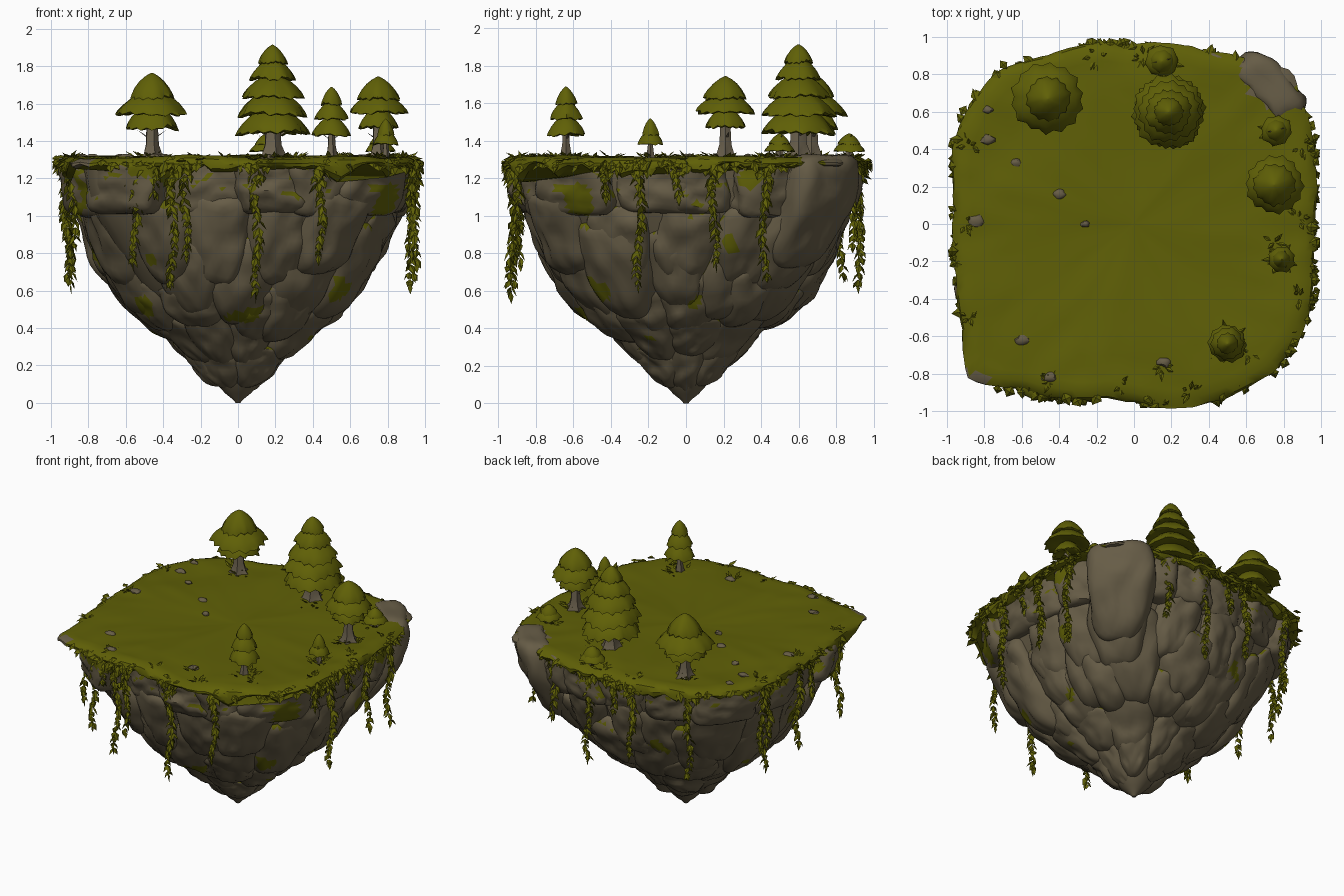
import bpy, bmesh, math, random
from mathutils import Vector, noise

if "Cube" in bpy.data.objects:
    bpy.data.objects.remove(bpy.data.objects["Cube"])

random.seed(7)
U = random.uniform


def material(name, rgb):
    m = bpy.data.materials.new(name)
    m.diffuse_color = (*rgb, 1)
    m.use_nodes = True
    m.node_tree.nodes["Principled BSDF"].inputs["Base Color"].default_value = m.diffuse_color
    return m


ROCK = material("brown rock", (0.134, 0.108, 0.062))
GRASS = material("olive grass", (0.116, 0.117, 0.002))
BARK = material("grey brown bark", (0.145, 0.118, 0.075))


def finish(name, bm, mats, angle=40, recalc=True):
    if recalc:
        bmesh.ops.recalc_face_normals(bm, faces=bm.faces)
    me = bpy.data.meshes.new(name)
    bm.to_mesh(me)
    bm.free()
    for m in mats:
        me.materials.append(m)
    ob = bpy.data.objects.new(name, me)
    bpy.context.collection.objects.link(ob)
    bpy.ops.object.select_all(action='DESELECT')
    ob.select_set(True)
    bpy.context.view_layer.objects.active = ob
    bpy.ops.object.shade_smooth_by_angle(angle=math.radians(angle))
    return ob


def lerp_table(table, x):
    for (a, p), (b, q) in zip(table, table[1:]):
        if x <= b:
            return p + (q - p) * max(0, (x - a) / (b - a))
    return table[-1][1]


def nz(x, y, z, s, off=0):
    return noise.noise(Vector((x * s + off, y * s - off, z * s + off * 2)))


# island plan outline, as radius over angle
RIM = [(.95, 0), (.96, .3), (.94, .47), (.88, .68), (.84, .81), (.6, .87), (.4, .91), (.15, .96),
       (-.05, .94), (-.2, .96), (-.45, .89), (-.7, .82), (-.86, .65), (-.94, .48), (-.95, .1),
       (-.94, -.25), (-.91, -.55), (-.88, -.82), (-.8, -.85), (-.6, -.87), (-.4, -.92), (-.15, -.92),
       (0, -.94), (.3, -.97), (.55, -.89), (.75, -.77), (.88, -.6), (.94, -.4), (.95, -.2)]
polar = sorted((math.atan2(y, x) % math.tau, math.hypot(x, y)) for x, y in RIM)
polar.append((math.tau, polar[0][1]))
# side profile: share of the plan radius at each height
SIDE = [(0, .0), (.04, .07), (.1, .14), (.2, .235), (.32, .37), (.45, .55), (.6, .69), (.8, .81), (1.0, .90), (1.1, .935), (1.3, .975)]


def rim(a):
    return lerp_table(polar, a % math.tau)


def wall(a, z):
    k = min(1, max(0, (1.05 - z) / 0.7))
    return lerp_table(SIDE, z) * (rim(a) * (1 - k) + 0.95 * k)


def loft(bm, rings):
    """Skin rings of points and close both ends."""
    vs = [[bm.verts.new(p) for p in r] for r in rings]
    n = len(vs[0])
    for a, b in zip(vs, vs[1:]):
        for i in range(n):
            bm.faces.new((a[i], a[(i + 1) % n], b[(i + 1) % n], b[i]))
    bm.faces.new(vs[0])
    bm.faces.new(vs[-1])


# rock core, tapering to the bottom tip
bm = bmesh.new()
N = 96
rings = []
for z in (0, .02, .05, .1, .15, .2, .26, .32, .4, .48, .56, .64, .72, .8, .9, 1.0, 1.1, 1.2, 1.28):
    rings.append([(math.cos(t) * r, math.sin(t) * r, z) for t in (math.tau * i / N for i in range(N))
                  for r in [max(.012, wall(t, z) - min(.06, z * .2))]])
loft(bm, rings)


def boulder(bm, a, z0, z1, width, depth, bulge, taper, p, upright=.5):
    """Rounded block that hugs the island wall and narrows downward."""
    res = bmesh.ops.create_icosphere(bm, subdivisions=4, radius=1)
    zc, h, off = (z0 + z1) / 2, (z1 - z0) / 2, U(0, 50)
    lean = U(-.15, .15)
    for v in res["verts"]:
        d = v.co
        d = d / (abs(d.x) ** p + abs(d.y) ** p + abs(d.z) ** p) ** (1 / p)
        g = 1 + .16 * nz(d.x, d.y, d.z, 1.3, off)
        u, q, w = d.x * g, d.y * g, d.z
        z = zc + w * h
        u *= 1 - taper * max(0, -w + .3) ** 1.4
        t = u * width + lean * w * width
        r = wall(a, max(.03, z)) * (1 - upright) + wall(a, zc) * upright
        # flat chiselled front that rounds off at the edges
        r += bulge - depth + q * depth - .03 * u * u + .022 * nz(d.x, d.y, d.z, 2.4, off)
        ca, sa = math.cos(a), math.sin(a)
        v.co = (ca * r - sa * t, sa * r + ca * t, max(.01, z + .03 * u * nz(u, q, 0, 1, off)))


# boulder tiers: bottom, top, count, depth, taper, squareness
for z0, z1, n, depth, taper, p in ((1.01, 1.29, 16, .12, .05, 7), (.66, 1.10, 15, .15, .26, 4.5),
                                   (.45, .94, 13, .15, .32, 4), (.36, .70, 12, .14, .34, 3.8),
                                   (.20, .52, 9, .13, .36, 3.4), (.08, .36, 6, .10, .4, 3)):
    ph = U(0, 1)
    for i in range(n):
        a = math.tau * (i + ph + U(-.2, .2)) / n
        zj = U(-.06, .06) if z1 < 1.2 else U(-.02, .01)
        zj *= 1 if z0 > .15 else .4
        top = z1 if z1 > 1.2 else z1 + U(-.05, .05)
        w = math.pi * wall(a, (z0 + z1) / 2) / n * U(.95, 1.25)
        boulder(bm, a, z0 + zj, top, w, depth, U(-.015, .03), taper, p, .25)
# big block at the back right corner
boulder(bm, math.atan2(.8, .82), .72, 1.325, .22, .12, .04, .22, 5, .2)
# moss patches on the ledges and in the gaps
bmesh.ops.recalc_face_normals(bm, faces=bm.faces)
bm.normal_update()
for f in bm.faces:
    c = f.calc_center_median()
    m = nz(c.x, c.y, c.z, 4.5, 4)
    block = c.x > .4 and c.y > .4 and abs(c.x - c.y) < .35
    if c.z > .2 and not block and (m > .52 or (f.normal.z > .2 and m > -.1)):
        f.material_index = 1
finish("rock_underside", bm, [ROCK, GRASS], 45)

# grass cap with a ragged skirt over the rim
bm = bmesh.new()
N = 160
rings = []
for s in (.02, .15, .3, .45, .6, .7, .76, .82, .87, .91, .96, 1.0):
    ring = []
    for i in range(N):
        t = math.tau * i / N
        r = rim(t) * s
        x, y = math.cos(t) * r, math.sin(t) * r
        z = 1.314 + .018 * nz(x, y, 0, 2.2) + .008 * nz(x, y, 0, 7) - (.02 if s == 1 else 0)
        ring.append((x, y, z))
    rings.append(ring)
for k, grow in ((.35, .012), (.75, .008), (1, -.02)):
    ring = []
    for i in range(N):
        t = math.tau * i / N
        r = rim(t) + grow + .012 * nz(math.cos(t), math.sin(t), k, 12)
        drop = .04 + .10 * max(0, nz(math.cos(t), math.sin(t), 0, 5, 3)) + .05 * nz(math.cos(t), math.sin(t), 0, 18)
        drop *= .3 if abs(t - .77) < .18 else 1
        ring.append((math.cos(t) * r, math.sin(t) * r, 1.295 - k * max(.012, drop)))
    rings.append(ring)
loft(bm, rings)
# bare rock patches on the corners of the turf
for f in bm.faces:
    c = f.calc_center_median()
    j = .06 * nz(c.x, c.y, 0, 9)
    corner = c.x > .60 + j and c.y > .64 - j and (c.x < .78 or c.y > .74)
    front_corner = c.x < -.78 and c.y < -.78 and c.z < 1.30
    if corner or front_corner:
        f.material_index = 1
finish("grass_top", bm, [GRASS, ROCK], 35)

# small bare stones showing through the turf
bm = bmesh.new()
for x, y, s in ((-.78, .45, .04), (-.63, .33, .03), (-.4, .16, .04), (-.26, 0, .025), (-.6, -.62, .04), (-.45, -.82, .04),
                (.16, -.74, .035), (-.84, .02, .05), (-.78, .61, .03)):
    for v in bmesh.ops.create_icosphere(bm, subdivisions=2, radius=1)["verts"]:
        g = 1 + .5 * nz(*v.co, 1.3, x * 9)
        v.co = (x + v.co.x * s * g, y + v.co.y * s * g * .7, 1.312 + v.co.z * .02)
finish("turf_stones", bm, [ROCK], 40)


def leaf(bm, base, direction, length, width):
    """Folded pointed blade with a little thickness at its middle."""
    d = Vector(direction).normalized()
    side = d.cross(Vector((U(-.3, .3), U(-.3, .3), 1)))
    side = side.normalized() if side.length > .01 else Vector((1, 0, 0))
    up = side.cross(d)
    b = Vector(base)
    mid = b + d * length * .45
    pts = [b, mid + side * width, b + d * length, mid - side * width, mid + up * width * .5, mid - up * width * .15]
    for p in pts:
        p.x, p.y = max(-.995, min(.995, p.x)), max(-.985, min(.995, p.y))
    v = [bm.verts.new(p) for p in pts]
    for i in range(4):
        j = (i + 1) % 4
        bm.faces.new((v[i], v[j], v[4]))
        bm.faces.new((v[j], v[i], v[5]))


# hanging vines: x, y, lowest point
VINES = [(-.55, -.88, .70), (-.35, -.91, .60), (-.28, -.90, .74), (.10, -.93, .53), (.44, -.91, .73), (-.45, -.91, 1.08),
         (.93, -.25, .58), (.94, .15, .69), (.93, .42, .64), (.93, -.05, 1.05), (.93, -.42, 1.05),
         (-.90, .35, .58), (-.91, .42, .75), (-.91, 0, .62), (-.88, -.5, .65), (-.92, -.12, .95),
         (.15, .92, .58), (-.20, .92, .70), (-.6, .83, .64), (.45, .88, .80), (-.05, .92, 1.0)]
bm = bmesh.new()
for x, y, low in VINES:
    z, ph = 1.30, U(0, 6)
    while z > low + .05:
        t = (1.31 - z) / (1.31 - low)
        size = .078 * (1 - .3 * t)
        px, py = x + .014 * math.sin(z * 14 + ph), y + .014 * math.cos(z * 11 + ph)
        for k in range(3):
            a = ph + z * 20 + k * math.tau / 3 + U(-.5, .5)
            leaf(bm, (px, py, z), (math.cos(a) * .45, math.sin(a) * .45, -U(.5, 1.2)), size * U(.7, 1.2), size * .3)
        z -= .04
    leaf(bm, (px, py, z + .02), (.05, .05, -1), z + .02 - low, .014)
    # bushy clump where the vine leaves the rim
    along = math.atan2(y, x) + math.pi / 2
    for _ in range(12):
        q = U(-1, 1)
        leaf(bm, (x + math.cos(along) * q * .08, y + math.sin(along) * q * .08, 1.30 - U(0, .10) * (1 - abs(q))),
             (x * .4 + U(-.4, .4), y * .4 + U(-.4, .4), U(-1.4, -.2)), U(.06, .09), U(.02, .03))
finish("hanging_vines", bm, [GRASS], 30, False)

# leafy fringe along the rim, thicker in clumps
bm = bmesh.new()
for i in range(260):
    a = U(0, math.tau)
    if nz(math.cos(a), math.sin(a), 0, 4, 3) < -.05 or abs(a - .77) < .18 or abs(a - 3.9) < .1:
        continue
    r = rim(a) - U(-.005, .05)
    b = a + U(-.9, .9)
    leaf(bm, (math.cos(a) * r, math.sin(a) * r, U(1.27, 1.31)), (math.cos(b), math.sin(b), U(-1.5, .1)),
         U(.05, .08), U(.02, .035))


def tuft(x, y, spread, count, height):
    for _ in range(count):
        a, q = U(0, math.tau), U(0, spread)
        leaf(bm, (x + math.cos(a) * q, y + math.sin(a) * q, 1.31), (math.cos(a), math.sin(a), U(.1, .9)),
             height * U(.6, 1.2), height * .22)


for x, y in ((-.45, -.84), (-.07, -.87), (.15, -.76), (.3, -.9), (-.88, -.5), (-.9, 0), (-.88, .42),
             (.88, .03), (.88, -.4), (.9, .42), (-.2, .9), (.05, .9), (.62, -.7), (.75, -.1)):
    tuft(x, y, .03, 7, .055)
for x, y, s in ((-.46, .67, .09), (.2, .58, .14), (.75, .2, .09), (.5, -.63, .07), (.79, -.19, .05),
                (.15, .87, .06), (.76, .5, .06)):
    tuft(x, y, s, 16, .06)
finish("grass_tufts", bm, [GRASS], 30, False)

# one foliage skirt, radius share and height share
SKIRT = [(.04, 1.0), (.3, .86), (.58, .64), (.82, .36), (.95, .14), (1.0, -.02), (.88, -.07), (.6, -.02), (.05, .12)]


def tree(name, x, y, trunk_r, tiers, n=28):
    """Tiers are (bottom z, top z, radius)."""
    bm = bmesh.new()
    for z0, z1, r in tiers:
        ph, off = U(0, 6), U(0, 40)
        rings = []
        for s, k in SKIRT:
            ring = []
            for i in range(n):
                t = math.tau * i / n + ph
                w = s ** 3
                rr = r * s * (1 + w * ((.05 if i % 2 else -.05) + .10 * nz(math.cos(t), math.sin(t), 0, 2.2, off)))
                dz = (z1 - z0) * w * (.18 * nz(math.cos(t), math.sin(t), 1, 1.8, off) - .10 * (i % 2))
                ring.append((x + math.cos(t) * rr, y + math.sin(t) * rr, z0 + k * (z1 - z0) + dz))
            rings.append(ring)
        loft(bm, rings)
    finish(name + "_foliage", bm, [GRASS], 45)
    # trunk with flared roots and two twigs
    bm = bmesh.new()
    rings = []
    for z, k in ((1.29, 2.0), (1.33, 1.35), (1.38, 1.0), (tiers[0][1] - .03, .75)):
        rings.append([(x + math.cos(t) * rr, y + math.sin(t) * rr, z) for t in (math.tau * i / 10 for i in range(10))
                      for rr in [trunk_r * k * (1 + .25 * (k - .75) * math.cos(5 * t))]])
    loft(bm, rings)
    for a in (.3, 3.3):
        leaf(bm, (x, y, 1.40), (math.cos(a), math.sin(a), .75), tiers[0][2] * .75, trunk_r * .25)
    finish(name + "_trunk", bm, [BARK])


tree("large_pine", .185, .60, .045, [(1.455, 1.60, .19), (1.55, 1.68, .19), (1.645, 1.765, .16), (1.74, 1.85, .12),
                                     (1.825, 1.915, .075)], 32)
tree("round_tree_left", -.46, .67, .035, [(1.48, 1.61, .135), (1.555, 1.68, .185), (1.64, 1.765, .115)])
tree("round_tree_right", .75, .21, .032, [(1.48, 1.59, .105), (1.56, 1.67, .15), (1.635, 1.745, .11)])
tree("small_pine", .50, -.64, .02, [(1.44, 1.54, .10), (1.525, 1.62, .085), (1.605, 1.69, .055)], 20)
tree("sapling", .79, -.19, .013, [(1.39, 1.46, .07), (1.435, 1.52, .045)], 16)
tree("back_shrub", .15, .87, .014, [(1.35, 1.41, .085), (1.385, 1.44, .06)], 16)
tree("side_shrub", .76, .50, .014, [(1.35, 1.41, .08), (1.385, 1.44, .055)], 16)
